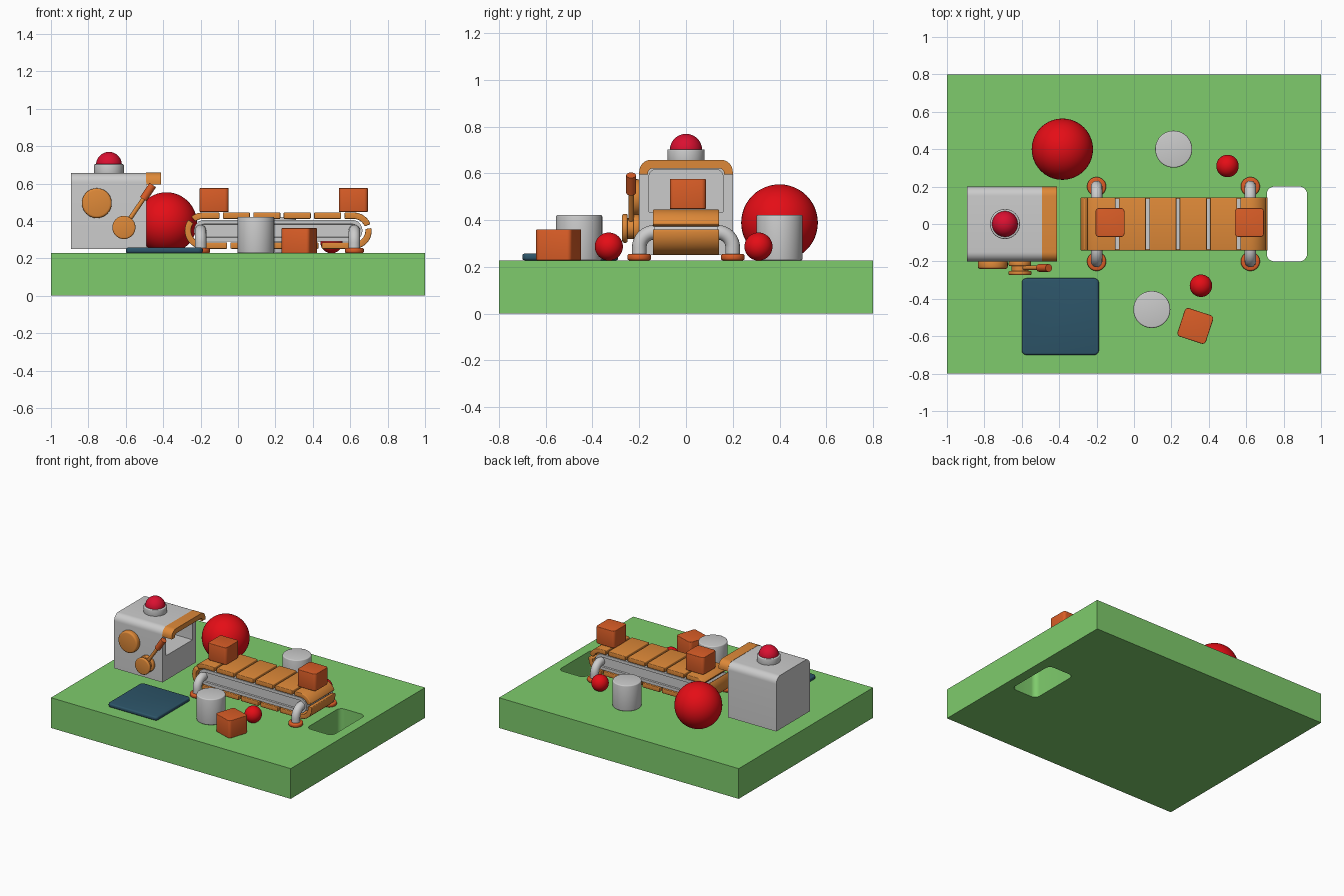
import bpy, bmesh
from math import sin, cos, pi, radians
from mathutils import Vector

if "Cube" in bpy.data.objects:
    bpy.data.objects.remove(bpy.data.objects["Cube"])

COLOURS = {"green": (0.21, 0.6, 0.15), "orange": (0.73, 0.25, 0.04), "rust": (0.7, 0.11, 0.02),
           "red": (0.78, 0.004, 0.008), "crimson": (0.7, 0.005, 0.03), "navy": (0.026, 0.09, 0.14)}
MATS = {}
for key, c in COLOURS.items():
    MATS[key] = bpy.data.materials.new(key)
    MATS[key].diffuse_color = (*c, 1)


def finish(name, me, mat):
    """Link a mesh as a named object, smooth with sharp edges."""
    me.shade_smooth()
    me.set_sharp_from_angle(angle=radians(35))
    if mat:
        me.materials.clear()
        me.materials.append(MATS[mat])
    ob = bpy.data.objects.new(name, me)
    bpy.context.collection.objects.link(ob)
    return ob


def from_bm(name, bm, mat):
    me = bpy.data.meshes.new(name)
    bm.to_mesh(me)
    bm.free()
    return finish(name, me, mat)


def rrect(u0, u1, v0, v1, r, n=8):
    """Rounded rectangle; r is one radius or four (from upper right, ccw)."""
    r = r if isinstance(r, tuple) else (r,) * 4
    pts = []
    for i, (u, v, su, sv) in enumerate([(u1, v1, -1, -1), (u0, v1, 1, -1), (u0, v0, 1, 1), (u1, v0, -1, 1)]):
        if r[i] == 0:
            pts.append((u, v))
            continue
        for k in range(n + 1):
            a = pi / 2 * (i + k / n)
            pts.append((u + su * r[i] + r[i] * cos(a), v + sv * r[i] + r[i] * sin(a)))
    return pts


def circle(u, v, r, n=40):
    return [(u + r * cos(2 * pi * k / n), v + r * sin(2 * pi * k / n)) for k in range(n)]


def prism(name, pts, axis, a, b, mat=None, bevel=0, inset=None):
    """Extrude a 2D profile along an axis from a to b."""
    place = {"x": lambda u, v, w: (w, u, v), "y": lambda u, v, w: (u, w, v), "z": lambda u, v, w: (u, v, w)}[axis]
    bm = bmesh.new()
    lo = [bm.verts.new(place(u, v, a)) for u, v in pts]
    hi = [bm.verts.new(place(u, v, b)) for u, v in pts]
    n = len(pts)
    caps = [bm.faces.new(lo[::-1]), bm.faces.new(hi)]
    for i in range(n):
        bm.faces.new((lo[i], lo[(i + 1) % n], hi[(i + 1) % n], hi[i]))
    bmesh.ops.recalc_face_normals(bm, faces=bm.faces[:])
    if inset:
        bmesh.ops.inset_individual(bm, faces=caps, thickness=inset[0])
        bmesh.ops.inset_individual(bm, faces=caps, thickness=0.002, depth=-inset[1])
    if bevel:
        edges = [e for e in bm.edges if e.calc_face_angle(0) > radians(40)]
        bmesh.ops.bevel(bm, geom=edges, offset=bevel, segments=3, profile=0.5, affect="EDGES", clamp_overlap=True)
    return from_bm(name, bm, mat)


def ball(name, loc, r, mat):
    bm = bmesh.new()
    bmesh.ops.create_uvsphere(bm, u_segments=40, v_segments=24, radius=r)
    bmesh.ops.translate(bm, vec=loc, verts=bm.verts[:])
    return from_bm(name, bm, mat)


def tube(name, pts, r, mat=None):
    cu = bpy.data.curves.new(name, "CURVE")
    cu.dimensions, cu.bevel_depth, cu.bevel_resolution, cu.use_fill_caps = "3D", r, 6, True
    sp = cu.splines.new("POLY")
    sp.points.add(len(pts) - 1)
    for p, co in zip(sp.points, pts):
        p.co = (*co, 1)
    tmp = bpy.data.objects.new(name + "_path", cu)
    bpy.context.collection.objects.link(tmp)
    me = bpy.data.meshes.new_from_object(tmp.evaluated_get(bpy.context.evaluated_depsgraph_get()))
    bpy.data.objects.remove(tmp)
    return finish(name, me, mat)


def cut(ob, cutter, mat=None):
    """Subtract the cutter and bake the result."""
    m = ob.modifiers.new("cut", "BOOLEAN")
    m.operation, m.object, m.solver = "DIFFERENCE", cutter, "EXACT"
    cutter.hide_render = True
    me = bpy.data.meshes.new_from_object(ob.evaluated_get(bpy.context.evaluated_depsgraph_get()))
    name = ob.name
    bpy.data.objects.remove(ob)
    bpy.data.objects.remove(cutter)
    return finish(name, me, mat)


G = 0.228  # ground level

# Ground slab with a drop hole
slab = prism("ground_slab", [(-1, -0.8), (1, -0.8), (1, 0.8), (-1, 0.8)], "z", 0, G)
cut(slab, prism("hole_cutter", rrect(0.71, 0.925, -0.2, 0.2, 0.04), "z", -0.1, 0.4), "green")

# Machine cabinet with an open outlet
cabinet = prism("machine_cabinet", rrect(-0.2, 0.2, 0.25, 0.656, (0.05, 0.05, 0, 0)), "x", -0.893, -0.49)
cut(cabinet, prism("outlet_cutter", rrect(-0.158, 0.158, 0.435, 0.617, (0.03, 0.03, 0, 0)), "x", -0.85, -0.4))

# Hood over the outlet
outer = rrect(-0.2, 0.2, 0.595, 0.658, (0.05, 0.05, 0, 0))
inner = rrect(-0.163, 0.163, 0.595, 0.621, (0.02, 0.02, 0, 0))
hood = [outer[-1]] + outer[:-1] + [inner[-2]] + inner[:-2][::-1] + [inner[-1]]
prism("outlet_hood", hood, "x", -0.492, -0.412, "orange")

# Warning lamp
prism("lamp_base", circle(-0.69, 0, 0.08), "z", 0.65, 0.703, None, 0.006)
ball("lamp_dome", (-0.69, 0, 0.7), 0.069, "crimson")

# Dial, crank hub and crank handle on the front side
prism("dial", circle(-0.755, 0.495, 0.08), "y", -0.24, -0.195, "orange", 0.012)
prism("crank_hub", circle(-0.61, 0.365, 0.045), "y", -0.26, -0.195, "orange")
prism("crank_inner_flange", circle(-0.61, 0.365, 0.06), "y", -0.225, -0.2, "orange", 0.006)
prism("crank_outer_flange", circle(-0.61, 0.365, 0.062), "y", -0.273, -0.25, "orange", 0.008)
tube("crank_rod", [(-0.61, -0.235, 0.365), (-0.48, -0.235, 0.555)], 0.012, "orange")
grip_a, grip_b = Vector((-0.506, -0.235, 0.517)), Vector((-0.456, -0.235, 0.592))
tube("crank_grip", [grip_a, grip_b], 0.021, "rust")

# Conveyor body with recessed side panels
XL, XR, ZC, R = -0.188, 0.618, 0.348, 0.08
prism("conveyor_body", rrect(-0.235, 0.665, ZC - 0.058, ZC + 0.058, 0.057), "y", -0.135, 0.135, None, 0, (0.022, 0.012))


def belt(s, off):
    """Point on the belt loop at arc length s, moved outwards by off."""
    straight, arc = XR - XL, pi * R
    s %= 2 * (straight + arc)
    if s < straight:
        return (XL + s, ZC + R + off)
    if s < straight + arc:
        a = pi / 2 - (s - straight) / R
        return (XR + (R + off) * cos(a), ZC + (R + off) * sin(a))
    s -= straight + arc
    if s < straight:
        return (XR - s, ZC - R - off)
    a = -pi / 2 - (s - straight) / R
    return (XL + (R + off) * cos(a), ZC + (R + off) * sin(a))


# Belt slats around the loop
COUNT = 13
pitch = 2 * (XR - XL + pi * R) / COUNT
for i in range(COUNT):
    s0 = -0.09 - XL + i * pitch + 0.009
    steps = [s0 + (pitch - 0.018) * k / 14 for k in range(15)]
    prof = [belt(s, 0.017) for s in steps] + [belt(s, -0.017) for s in reversed(steps)]
    prism(f"belt_slat_{i + 1}", prof, "y", -0.142, 0.142, "orange", 0.005)

# Bent legs with round feet
for end, x in (("inlet", -0.2), ("outlet", 0.622)):
    for side, sy in (("front", -1), ("back", 1)):
        path = [(x, sy * 0.115, 0.348)]
        for k in range(11):
            a = pi / 2 * (1 - k / 10)
            path.append((x, sy * (0.135 + 0.065 * cos(a)), 0.283 + 0.065 * sin(a)))
        path.append((x, sy * 0.2, 0.235))
        tube(f"{end}_{side}_leg", path, 0.031)
        prism(f"{end}_{side}_foot", circle(x, sy * 0.2, 0.051), "z", G, 0.255, "rust", 0.009)

# Boxes on the belt and on the ground
for name, x, y, z, size, h, rot in (("belt_box_a", -0.128, 0.008, 0.448, 0.155, 0.128, 0),
                                    ("belt_box_b", 0.617, 0.008, 0.448, 0.155, 0.128, 0),
                                    ("ground_box", 0.328, -0.545, G, 0.16, 0.133, -18)):
    q = size / 2
    ob = prism(name, rrect(-q, q, -q, q, 0.02, 5), "z", 0, h, "rust", 0.004)
    ob.location, ob.rotation_euler = (x, y, z), (0, 0, radians(rot))

# Loose balls
ball("large_ball", (-0.383, 0.4, 0.389), 0.164, "red")
ball("small_ball_back", (0.5, 0.31, 0.287), 0.06, "red")
ball("small_ball_front", (0.358, -0.33, 0.287), 0.06, "red")

# Drums
prism("drum_back", circle(0.212, 0.4, 0.099), "z", G, 0.422, None, 0.007)
prism("drum_front", circle(0.095, -0.457, 0.099), "z", G, 0.422, None, 0.007)

# Floor mat
prism("floor_mat", rrect(-0.6, -0.188, -0.7, -0.29, 0.025), "z", G, 0.257, "navy", 0.01)

for m in bpy.data.materials:
    if m.users and not m.is_grease_pencil:
        m.use_nodes = True
        m.node_tree.nodes["Principled BSDF"].inputs["Base Color"].default_value = m.diffuse_color
